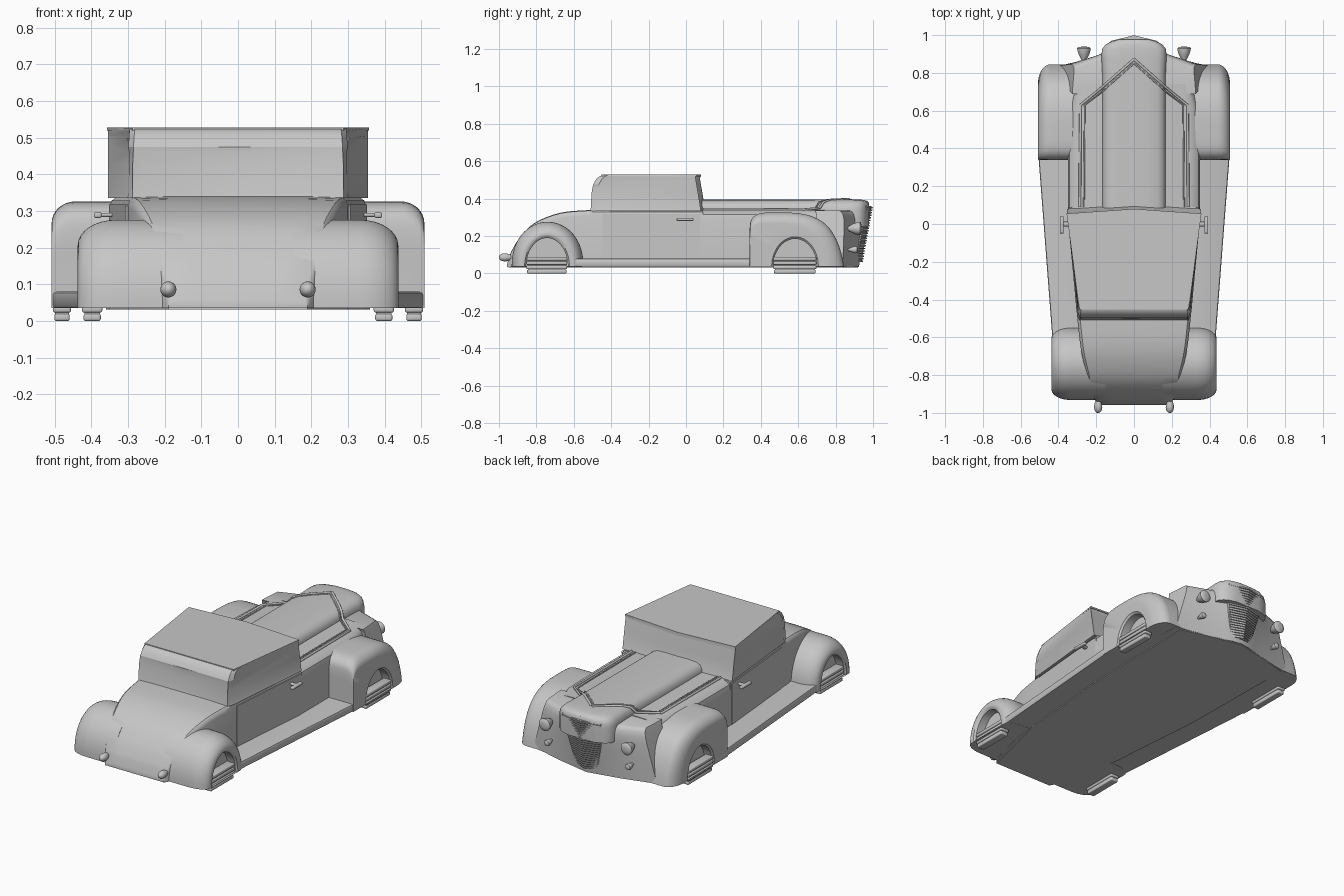
import bpy, bmesh, math
from mathutils import Vector

if "Cube" in bpy.data.objects:
    bpy.data.objects.remove(bpy.data.objects["Cube"])

paint = bpy.data.materials.new("grey_paint")
paint.diffuse_color = (0.57, 0.57, 0.57, 1)
paint.use_nodes = True
paint.node_tree.nodes["Principled BSDF"].inputs["Base Color"].default_value = paint.diffuse_color


def finish(name, bm, angle=35):
    bmesh.ops.recalc_face_normals(bm, faces=bm.faces)
    me = bpy.data.meshes.new(name)
    bm.to_mesh(me)
    bm.free()
    me.materials.append(paint)
    ob = bpy.data.objects.new(name, me)
    bpy.context.collection.objects.link(ob)
    bpy.ops.object.select_all(action='DESELECT')
    ob.select_set(True)
    bpy.context.view_layer.objects.active = ob
    bpy.ops.object.shade_smooth_by_angle(angle=math.radians(angle))
    return ob


def loft_bm(rings):
    """Skin closed rings of equal length and cap both ends."""
    bm = bmesh.new()
    vs = [[bm.verts.new(p) for p in r] for r in rings]
    n = len(rings[0])
    for a, b in zip(vs, vs[1:]):
        for i in range(n):
            j = (i + 1) % n
            bm.faces.new((a[i], a[j], b[j], b[i]))
    bm.faces.new(vs[0])
    bm.faces.new(vs[-1])
    return bm


def loft(name, rings, angle=35):
    return finish(name, loft_bm(rings), angle)


def sym(half):
    """Mirror a half outline (first value is x) into a full ring."""
    return half + [(-p[0],) + tuple(p[1:]) for p in reversed(half) if abs(p[0]) > 1e-6]


def spline(pts, steps=5):
    """Smooth curve through the points."""
    P = [Vector(p) for p in pts]
    P = [P[0]] + P + [P[-1]]
    out = []
    for a, b, c, d in zip(P, P[1:], P[2:], P[3:]):
        for k in range(steps):
            t = k / steps
            out.append(tuple(0.5 * ((2 * b) + (c - a) * t + (2 * a - 5 * b + 4 * c - d) * t * t
                                    + (3 * b - a - 3 * c + d) * t ** 3)))
    return out + [tuple(P[-1])]


def box(name, lo, hi, bevel=0.0):
    bm = bmesh.new()
    bmesh.ops.create_cube(bm, size=1)
    for v in bm.verts:
        v.co = [(l + h) / 2 + c * (h - l) for l, h, c in zip(lo, hi, v.co)]
    if bevel:
        bmesh.ops.bevel(bm, geom=bm.edges[:], offset=bevel, segments=3, affect='EDGES', profile=0.5)
    return finish(name, bm)


def lamp(name, x, z, profile):
    """Lamp turned around a y axis from (radius, y) points."""
    n = 20
    loft(name, [[(x + r * math.cos(2 * math.pi * i / n), y, z + r * math.sin(2 * math.pi * i / n))
                 for i in range(n)] for r, y in profile], 50)


# rear body: trunk and lower cabin, (y, top z, half width)
path = spline([(-.957, .05, .19), (-.945, .09, .198), (-.93, .125, .207), (-.89, .19, .225),
               (-.81, .27, .247), (-.67, .325, .28), (-.5, .34, .30)], 4) + [(-.45, .34, .303), (.09, .34, .35)]
rings = []
for y, z, w in path:
    e = min(.03, (z - .035) * .6)
    rings.append([(x, y, h) for x, h in sym([(0, .035), (w, .035), (w, z - e), (w * .985, z - e * .4),
                                             (w * .95, z - e * .1), (w * .6, z), (0, z)])])
loft("rear_body", rings)

# cowl under the hood
rings = []
for y, k in ((.08, 1), (.4, 1), (.62, .97), (.74, .88)):
    rings.append([(x * k, y, z) for x, z in sym([(0, .035), (.35, .035), (.35, .285), (.342, .315),
                                                 (.32, .333), (.29, .34), (0, .345)])])
loft("cowl", rings)

# nose apron: plan outlines at rising heights
low = [(0, .925), (.06, .915), (.1, .902), (.2, .88), (.3, .855), (.4, .838), (.4, .7), (0, .7)]
high = [(0, .965), (.08, .955), (.13, .935), (.185, .9), (.24, .88), (.32, .848), (.33, .7), (0, .7)]
rings = []
for z, k in ((.035, 1), (.1, 1), (.18, 1), (.25, 1), (.29, .99), (.315, .965), (.33, .93), (.337, .88)):
    t = (z - .035) / .29
    half = [(a[0] + (b[0] - a[0]) * t, .6 + (a[1] + (b[1] - a[1]) * t - .6) * k, z) for a, b in zip(low, high)]
    rings.append(sym(half))
loft("nose_apron", rings, 50)

# raised hood, (y, half width, top z)
rings = []
for y, w, z in ((.08, .168, .395), (.5, .168, .396), (.8, .168, .397), (.88, .172, .397), (.925, .17, .396),
                (.95, .15, .393), (.967, .12, .388), (.978, .08, .38)):
    rings.append([(x * w, y, h) for x, h in sym([(0, .25), (1, .25), (1, z - .055), (.97, z - .035),
                                                 (.9, z - .017), (.75, z - .006), (.4, z - .001), (0, z)])])
loft("hood", rings, 45)

# hood panel lips
for s in (1, -1):
    for off in (0, .022):
        cu = bpy.data.curves.new("hood_lip", 'CURVE')
        cu.dimensions = '3D'
        cu.bevel_depth = .007 if off == 0 else .004
        cu.bevel_resolution = 2
        pts = [(.287 - off, .09, .343), (.285 - off, .4, .343), (.283 - off, .63, .341), (.178, .715 - off, .35),
               (.155, .735 - off, .382), (.11, .775 - off, .393), (0, .872 - off, .397)]
        sp = cu.splines.new('POLY')
        sp.points.add(len(pts) - 1)
        for q, p in zip(sp.points, pts):
            q.co = (s * p[0], p[1], p[2], 1)
        cu.materials.append(paint)
        bpy.context.collection.objects.link(bpy.data.objects.new("hood_lip", cu))

# cabin top with recessed windows
rings = []
for z, back, front, wb in ((.335, -.51, .092, .288), (.43, -.505, .077, .287), (.475, -.497, .069, .285),
                           (.505, -.48, .064, .283), (.518, -.465, .062, .282), (.526, -.447, .06, .28)):
    rings.append(sym([(0, back, z), (wb, back, z), (wb + .014, back + .03, z), (.355, front - .012, z), (0, front + .015, z)]))
bm = loft_bm(rings)
bmesh.ops.recalc_face_normals(bm, faces=bm.faces)
for axis, sign in ((0, 1), (0, -1), (1, -1), (1, 1)):
    side = [f for f in bm.faces if f.normal[axis] * sign > .9 and abs(f.normal.z) < .5
            and f.calc_center_median().z < .515]
    bmesh.ops.inset_region(bm, faces=side, thickness=.013, depth=-.004, use_even_offset=True)
finish("cabin_top", bm, 30)

# roof skin with a slight overhang
plan = [(0, -.452), (.288, -.452), (.357, .055), (0, .08)]
loft("roof_skin", [[(x, y, z) for x, y in sym(plan)] for z in (.519, .528)])

# floor pan
plan = [(0, -.95), (.19, -.95), (.3, -.5), (.35, .1), (.36, .835), (.2, .88), (0, .92)]
loft("floor_pan", [[(x, y, z) for x, y in sym(plan)] for z in (.031, .04)])


def fender(name, s, outline, centre_y, k, xi, xo, r, arch_y, arch_w, arch_h):
    """Outline shrinks towards the outer side, then steps into a wheel arch."""
    n, base = len(outline), .036
    rings = []

    def ring(x, q):
        rings.append([(s * x, centre_y + (y - centre_y) * q, base + (z - base) * q) for y, z in outline])

    ring(xi, 1)
    for i in range(9):
        a = math.pi / 2 * i / 8
        ring(xo - r * (1 - math.sin(a)), 1 - k * (1 - math.cos(a)))
    d = 1 if outline[-1][0] > outline[0][0] else -1
    for x, q in ((xo - .002, 1), (xo - .012, .93), (xo - .06, .93)):
        rings.append([(s * x, arch_y - d * arch_w * q * math.cos(math.pi * i / (n - 1)),
                       base + arch_h * q * math.sin(math.pi * i / (n - 1))) for i in range(n)])
    loft(name, rings, 40)


front_line = spline([(.34, .036), (.34, .15), (.341, .25), (.355, .296), (.40, .322), (.5, .326), (.6, .322),
                     (.68, .303), (.75, .26), (.80, .19), (.83, .11), (.845, .036)], 4)
rear_line = [(-.74 - .192 * math.cos(math.pi * i / 40), .036 + .24 * math.sin(math.pi * i / 40) ** .9)
             for i in range(41)]

for s, side in ((1, "right"), (-1, "left")):
    fender(side + "_front_fender", s, front_line, .345, .2, .2, .508, .065, .583, .125, .16)
    fender(side + "_rear_fender", s, rear_line, -.74, .29, .15, .437, .105, -.743, .12, .165)

    # running board
    plan = [(.28, -.62), (.431, -.62), (.506, .36), (.28, .36)]
    rings = [[(s * (x - (d if x > .3 else 0)), y, z) for x, y in plan]
             for z, d in ((.037, .003), (.042, 0), (.07, 0), (.077, .003), (.08, .01))]
    loft(side + "_running_board", rings)

    # door panel and handle
    plan = [(.29, -.447), (.306, -.447), (.3515, .078), (.29, .078)]
    loft(side + "_door", [[(s * x, y, z) for x, y in plan] for z in (.07, .318)])
    for part, lo, hi in (("bar", (.372, -.05, .281), (.393, .04, .297)),
                         ("post", (.33, -.012, .284), (.38, .012, .295))):
        xs = sorted((s * lo[0], s * hi[0]))
        box(side + "_handle_" + part, (xs[0],) + lo[1:], (xs[1],) + hi[1:], .005)

    # wheels: stacked tread slabs
    for end, x0, x1, y, h in (("front", .455, .505, .582, .115), ("rear", .37, .425, -.744, .109)):
        xs = sorted((s * x0, s * x1))
        box(f"{side}_{end}_wheel_core", (xs[0] + .006, y - h + .008, .006), (xs[1] - .006, y + h - .008, .085))
        for i in range(4):
            e = .004 if i == 0 else 0
            box(f"{side}_{end}_wheel_slab", (xs[0] + e, y - h + e, i * .023), (xs[1] - e, y + h - e, i * .023 + .02), .006)

    # lamps
    lamp(side + "_headlight", s * .265, .24, [(.008, .84), (.012, .868), (.02, .882), (.029, .9), (.034, .918),
                                              (.036, .93), (.03, .936), (.012, .939)])
    lamp(side + "_small_lamp", s * .262, .127, [(.006, .84), (.008, .875), (.015, .89), (.019, .905), (.016, .915), (.005, .919)])
    lamp(side + "_tail_lamp", s * .19, .086, [(.012, -.93), (.02, -.955), (.022, -.97), (.019, -.985), (.012, -.996), (.003, -1.0)])


# grille: V-shaped backing with horizontal slats
def grille_ring(z, out):
    t = (z - .06) / .3
    w, y = .062 + .063 * t ** .7, .938 + .055 * t + out
    return [(0, y, z), (w, y - .03, z), (w, y - .05, z), (0, y - .04, z), (-w, y - .05, z), (-w, y - .03, z)]


loft("grille_back", [grille_ring(.06 + .03 * i, 0) for i in range(11)])
for i in range(22):
    z = .062 + i * .0136
    loft("grille_slat", [grille_ring(z, .007), grille_ring(z + .0075, .007)])
